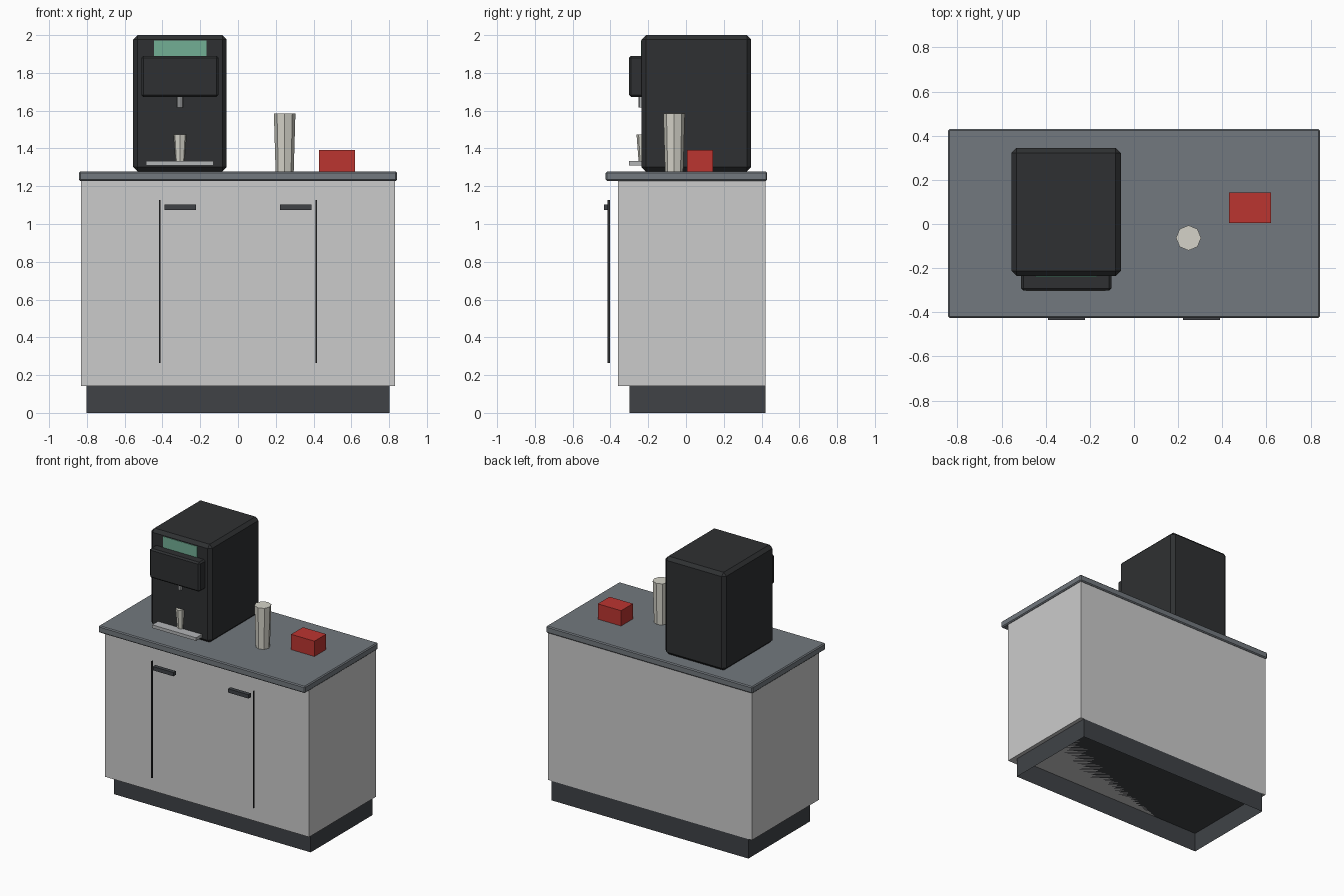
import bpy, bmesh, math

if "Cube" in bpy.data.objects:
    bpy.data.objects.remove(bpy.data.objects["Cube"])

def material(name, rgb):
    m = bpy.data.materials.new(name)
    m.diffuse_color = (*rgb, 1)
    m.use_nodes = True
    m.node_tree.nodes["Principled BSDF"].inputs["Base Color"].default_value = m.diffuse_color
    return m

BLACK = material("black plastic", (0.028, 0.03, 0.032))
DARK = material("dark grey", (0.05, 0.055, 0.062))
SLATE = material("slate", (0.17, 0.19, 0.21))
SCREEN = material("screen green", (0.17, 0.43, 0.3))
SILVER = material("silver", (0.45, 0.46, 0.47))
PAPER = material("paper", (0.66, 0.65, 0.58))
RED = material("red", (0.5, 0.035, 0.03))

def finish(name, bm, mat):
    bmesh.ops.recalc_face_normals(bm, faces=bm.faces)
    me = bpy.data.meshes.new(name)
    bm.to_mesh(me)
    bm.free()
    if mat:
        me.materials.append(mat)
    ob = bpy.data.objects.new(name, me)
    bpy.context.collection.objects.link(ob)
    return ob

def box(name, xs, ys, zs, mat=None, chamfer=0, open_bottom=False):
    bm = bmesh.new()
    bmesh.ops.create_cube(bm, size=1)
    for v in bm.verts:
        v.co = [r[0] if c < 0 else r[1] for c, r in zip(v.co, (xs, ys, zs))]
    if open_bottom:
        low = [f for f in bm.faces if all(v.co.z < zs[0] + 1e-5 for v in f.verts)]
        bmesh.ops.delete(bm, geom=low, context='FACES_ONLY')
    ob = finish(name, bm, mat)
    if chamfer:
        mod = ob.modifiers.new("chamfer", 'BEVEL')
        mod.width = chamfer
        mod.segments = 1
    return ob

def turned(name, x, y, rings, mat, sides=8):
    # low-poly round part from (radius, z) rings, capped at both ends
    bm = bmesh.new()
    loops = [[bm.verts.new((x + r * math.cos(math.tau * i / sides),
                            y + r * math.sin(math.tau * i / sides), z))
              for i in range(sides)] for r, z in rings]
    for a, b in zip(loops, loops[1:]):
        for i in range(sides):
            j = (i + 1) % sides
            bm.faces.new((a[i], a[j], b[j], b[i]))
    bm.faces.new(loops[0])
    bm.faces.new(loops[-1])
    return finish(name, bm, mat)

# Cabinet
box("plinth", (-0.803, 0.803), (-0.30, 0.42), (0, 0.143), DARK, open_bottom=True)
box("cabinet_body", (-0.832, 0.832), (-0.36, 0.42), (0.143, 1.228))
box("countertop", (-0.842, 0.842), (-0.425, 0.43), (1.228, 1.278), SLATE, 0.007)

# Door gaps and handles, one per side
for side, s in (("left", -1), ("right", 1)):
    box(f"door_gap_{side}", sorted((s * 0.411, s * 0.417)), (-0.415, -0.403), (0.265, 1.127), BLACK)
    box(f"door_handle_{side}", sorted((s * 0.223, s * 0.39)), (-0.434, -0.405), (1.074, 1.102), DARK)

# Coffee machine
box("machine_body", (-0.555, -0.06), (-0.235, 0.345), (1.278, 2.0), BLACK, 0.023)
box("machine_front_panel", (-0.512, -0.103), (-0.302, -0.225), (1.673, 1.89), BLACK, 0.011)
box("machine_screen", (-0.446, -0.167), (-0.239, -0.225), (1.87, 1.972), SCREEN)
box("drip_tray", (-0.488, -0.13), (-0.303, -0.215), (1.31, 1.333), SILVER)
turned("spout", -0.307, -0.236, [(0.015, 1.617), (0.015, 1.69)], SILVER)
turned("cup", -0.307, -0.224, [(0.027, 1.333), (0.038, 1.473)], PAPER)

# Items on the counter
turned("cup_stack", 0.247, -0.063, [(0.048, 1.278), (0.057, 1.585)], PAPER)
box("red_box", (0.43, 0.62), (0.005, 0.142), (1.278, 1.391), RED)
